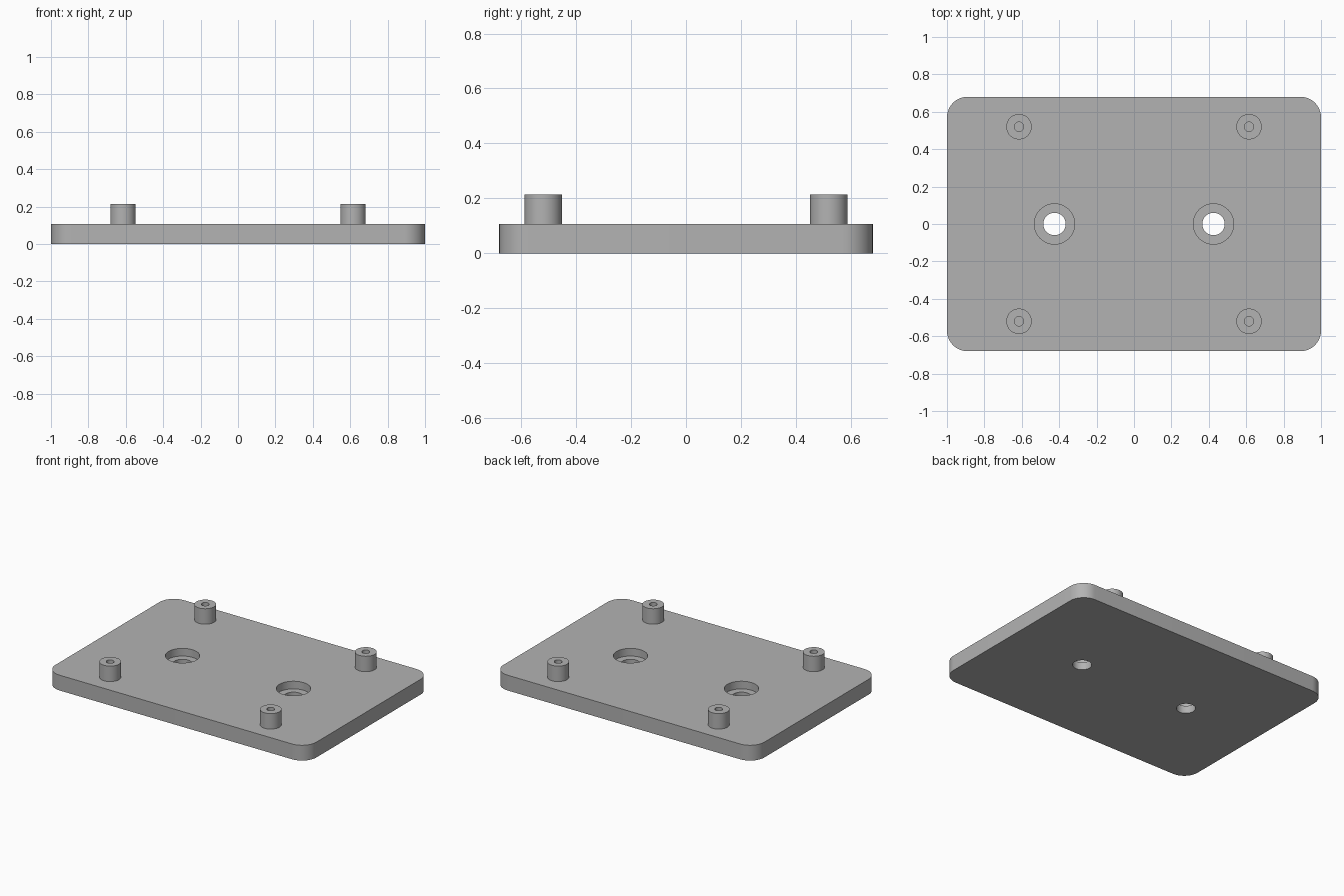
import bpy
import bmesh
import math

if "Cube" in bpy.data.objects:
    bpy.data.objects.remove(bpy.data.objects["Cube"])

LENGTH, WIDTH, THICK, CORNER = 2.0, 1.36, 0.106, 0.11
POST_X, POST_Y, POST_R, BORE_R, POST_TOP = 0.615, 0.52, 0.068, 0.025, 0.213
HOLE_X, HOLE_R, SINK_R = 0.425, 0.06, 0.108

grey = bpy.data.materials.new("plain grey")
grey.use_nodes = True
colour = (0.45, 0.45, 0.45, 1)
grey.diffuse_color = colour
grey.node_tree.nodes["Principled BSDF"].inputs["Base Color"].default_value = colour


def finish(name, bm):
    bmesh.ops.recalc_face_normals(bm, faces=bm.faces)
    mesh = bpy.data.meshes.new(name)
    bm.to_mesh(mesh)
    bm.free()
    mesh.materials.append(grey)
    obj = bpy.data.objects.new(name, mesh)
    bpy.context.collection.objects.link(obj)
    return obj


def smooth(obj):
    bpy.ops.object.select_all(action="DESELECT")
    obj.select_set(True)
    bpy.context.view_layer.objects.active = obj
    bpy.ops.object.shade_smooth_by_angle(angle=math.radians(30))


def lathe(name, profile, x, y, steps=48):
    """Spin an (r, z) profile about the vertical axis."""
    bm = bmesh.new()
    verts = [bm.verts.new((r, 0, z)) for r, z in profile]
    edges = [bm.edges.new(pair) for pair in zip(verts, verts[1:])]
    bmesh.ops.spin(bm, geom=verts + edges, axis=(0, 0, 1), cent=(0, 0, 0),
                   angle=math.tau, steps=steps)
    bmesh.ops.remove_doubles(bm, verts=bm.verts, dist=1e-5)
    obj = finish(name, bm)
    obj.location = (x, y, 0)
    return obj


# Rounded base plate
bm = bmesh.new()
bmesh.ops.create_cube(bm, size=1)
for v in bm.verts:
    v.co = (v.co.x * LENGTH, v.co.y * WIDTH, (v.co.z + 0.5) * THICK)
uprights = [e for e in bm.edges if abs(e.verts[0].co.z - e.verts[1].co.z) > THICK / 2]
bmesh.ops.bevel(bm, geom=uprights, offset=CORNER, segments=12, profile=0.5,
                affect="EDGES")
plate = finish("base_plate", bm)

# Counterbored screw holes
for side, x in (("left", HOLE_X), ("right", -HOLE_X)):
    cutter = lathe(f"{side}_hole_cutter",
                   [(0, -0.1), (HOLE_R, -0.1), (HOLE_R, THICK / 2),
                    (SINK_R, THICK / 2), (SINK_R, 0.2), (0, 0.2)], x, 0)
    cutter.hide_render = True
    cutter.hide_set(True)
    cut = plate.modifiers.new(f"{side}_hole", "BOOLEAN")
    cut.operation = "DIFFERENCE"
    cut.solver = "EXACT"
    cut.object = cutter

# Apply the cuts and drop the cutters
bpy.context.view_layer.update()
cut_mesh = bpy.data.meshes.new_from_object(
    plate.evaluated_get(bpy.context.evaluated_depsgraph_get()))
plate.modifiers.clear()
plate.data = cut_mesh
for obj in [o for o in bpy.data.objects if o.name.endswith("_hole_cutter")]:
    bpy.data.objects.remove(obj)
smooth(plate)

# Hollow mounting posts
for end, y in (("front", -POST_Y), ("back", POST_Y)):
    for side, x in (("left", POST_X), ("right", -POST_X)):
        smooth(lathe(f"{end}_{side}_post",
                     [(POST_R, THICK), (POST_R, POST_TOP), (BORE_R, POST_TOP),
                      (BORE_R, THICK + 0.001), (0, THICK + 0.001)], x, y))
